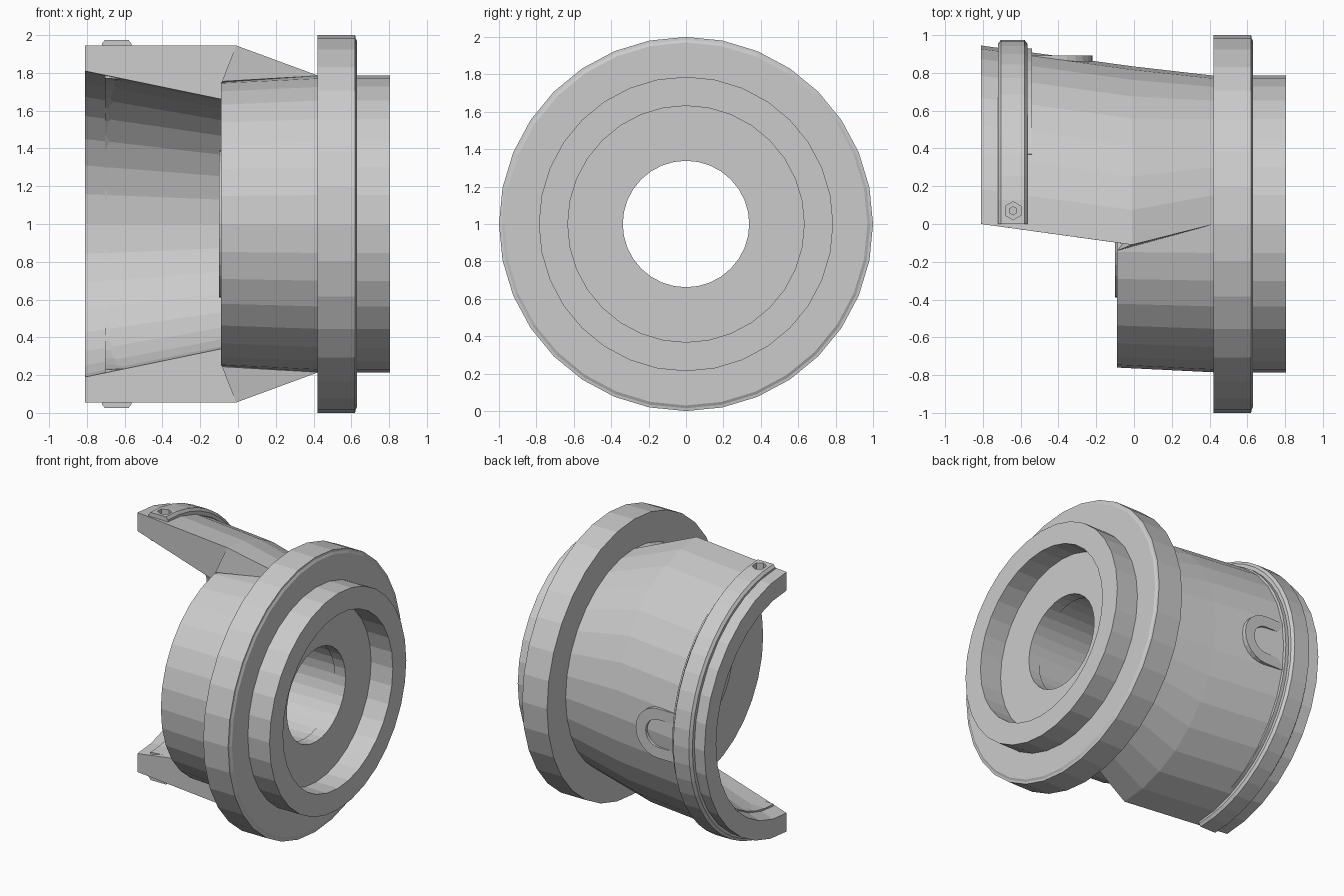
import bpy, bmesh
from math import sin, cos, pi, radians, asin
from mathutils import Matrix, Vector

if "Cube" in bpy.data.objects:
    bpy.data.objects.remove(bpy.data.objects["Cube"])


def finish(name, bm):
    bmesh.ops.recalc_face_normals(bm, faces=bm.faces)
    me = bpy.data.meshes.new(name)
    bm.to_mesh(me)
    bm.free()
    ob = bpy.data.objects.new(name, me)
    bpy.context.collection.objects.link(ob)
    return ob


def sweep(name, profile, start=0, end=2 * pi, n=32, caps=None):
    """Turn a closed profile of (x, centre y, radius) about the x axis; angle 0 is up, pi/2 is back."""
    full = abs(end - start - 2 * pi) < 1e-6
    bm = bmesh.new()
    rings = []
    for i in range(n if full else n + 1):
        a = start + (end - start) * i / n
        rings.append([bm.verts.new((x, c + r * sin(a), 1 + r * cos(a))) for x, c, r in profile])
    m = len(profile)
    for i in range(n):
        p, q = rings[i], rings[(i + 1) % len(rings)]
        for j in range(m):
            k = (j + 1) % m
            bm.faces.new((p[j], p[k], q[k], q[j]))
    if not full:
        for ring in (rings[0], rings[-1]):
            for cap in caps or [range(m)]:
                bm.faces.new([ring[j] for j in cap])
    return finish(name, bm)


def hole_cutter(radius, near, far, direction, y):
    """Six-sided pin pointing along the given direction from the main axis."""
    bm = bmesh.new()
    bmesh.ops.create_cone(bm, cap_ends=True, segments=6, radius1=radius, radius2=radius, depth=far - near)
    d = Vector(direction)
    place = Matrix.Translation(Vector((-0.64, y, 1)) + d * (near + far) / 2)
    bm.transform(place @ d.to_track_quat('Z', 'Y').to_matrix().to_4x4())
    ob = finish("hole_cutter", bm)
    ob.hide_render = True
    return ob


# Hub: body, flange, recessed boss and bore in one turned profile
hub = [(-0.10, 0.345), (-0.10, 0.39), (-0.09, 0.39), (-0.09, 0.76), (0.42, 0.785),
       (0.42, 1.0), (0.62, 1.0), (0.622, 0.985), (0.63, 0.97), (0.63, 0.787),
       (0.805, 0.787), (0.805, 0.632), (0.63, 0.632), (0.63, 0.338), (0.54, 0.338), (0.54, 0.345)]
sweep("flanged_hub", [(x, 0, r) for x, r in hub])

# Half shroud, drooping towards the hub
shroud = sweep("half_shroud",
               [(-0.81, 0, 0.945), (-0.01, -0.11, 0.945), (0.425, 0, 0.785),
                (-0.085, -0.14, 0.755), (-0.085, -0.10, 0.66), (-0.81, 0, 0.81)],
               0, pi, 16, [(0, 1, 4, 5), (1, 3, 4), (1, 2, 3)])

# Clamp band outside, lining inside, thin lip beside the band
band = sweep("clamp_band",
             [(x, 0, r) for x, r in [(-0.72, 0.86), (-0.72, 0.955), (-0.705, 0.975),
                                     (-0.58, 0.975), (-0.565, 0.955), (-0.565, 0.86)]], 0, pi, 24)
lining = sweep("inner_lining",
               [(x, 0, r) for x, r in [(-0.705, 0.85), (-0.705, 0.772), (-0.60, 0.765), (-0.60, 0.85)]],
               0, pi, 24)
lip = asin(0.37 / 0.93)
sweep("band_lip", [(-0.57, 0, 0.86), (-0.57, 0, 0.93), (-0.54, 0, 0.93), (-0.54, 0, 0.86)],
      lip, pi - lip, 18)

# Counterbored screw holes at both ends and the middle of the band
cutters = []
for direction, y in (((0, 0, 1), 0.07), ((0, 0, -1), 0.07), ((0, 1, 0), 0)):
    cutters.append(hole_cutter(0.048, 0.90, 1.1, direction, y))
    cutters.append(hole_cutter(0.022, 0.6, 1.1, direction, y))
for ob in (shroud, band, lining):
    bpy.context.view_layer.objects.active = ob
    for i, cutter in enumerate(cutters):
        mod = ob.modifiers.new("hole_%d" % i, 'BOOLEAN')
        mod.operation = 'DIFFERENCE'
        mod.solver = 'EXACT'
        mod.object = cutter
        bpy.ops.object.modifier_apply(modifier=mod.name)
for cutter in cutters:
    bpy.data.objects.remove(cutter, do_unlink=True)

# Horseshoe pad on the back, opening towards the band
path = [(-0.57, 1)] + [(-0.40 + sin(radians(a)) * 1j, cos(radians(a))) for a in range(0, 181, 15)] + [(-0.57, -1)]
bm = bmesh.new()
rows = []
for x, side in path:
    row = []
    for r, y in ((0.18, 0.80), (0.18, 0.893), (0.10, 0.893), (0.10, 0.80)):
        px = x.real + x.imag * r if isinstance(x, complex) else x
        row.append(bm.verts.new((px, y, 1 + side * r)))
    rows.append(row)
for p, q in zip(rows, rows[1:]):
    for j in range(4):
        k = (j + 1) % 4
        bm.faces.new((p[j], p[k], q[k], q[j]))
bm.faces.new(rows[0])
bm.faces.new(rows[-1])
finish("horseshoe_pad", bm)
